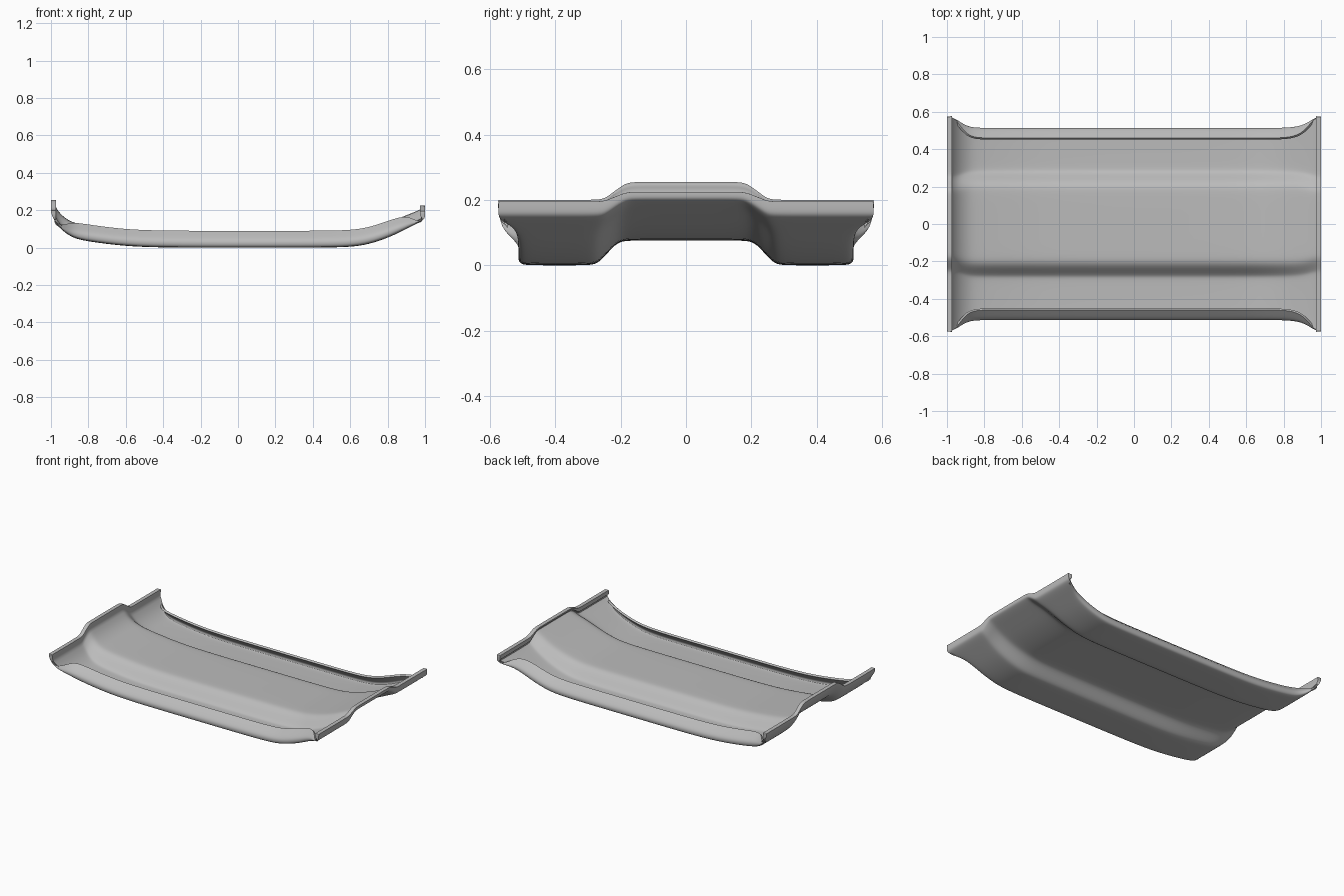
import bpy
import bmesh

if "Cube" in bpy.data.objects:
    bpy.data.objects.remove(bpy.data.objects["Cube"], do_unlink=True)

# Single flat grey
grey = bpy.data.materials.new("plain_grey")
grey.use_nodes = True
colour = (0.5, 0.5, 0.5, 1)
grey.diffuse_color = colour
grey.node_tree.nodes["Principled BSDF"].inputs["Base Color"].default_value = colour

# Stations along the length: x, floor height, ridge height, flare of the end wings
STATIONS = [
    (-1.0, 0.2, 0.055, 1), (-1.0, 0.185, 0.055, 1), (-0.985, 0.15, 0.056, 1),
    (-0.95, 0.1, 0.06, 0.85), (-0.9, 0.062, 0.065, 0.2), (-0.85, 0.042, 0.07, 0),
    (-0.75, 0.026, 0.074, 0), (-0.6, 0.008, 0.076, 0), (-0.42, 0, 0.076, 0),
    (0, 0, 0.076, 0), (0.4, 0, 0.076, 0), (0.6, 0.002, 0.076, 0),
    (0.7, 0.018, 0.074, 0), (0.8, 0.052, 0.068, 0), (0.87, 0.085, 0.062, 0.1),
    (0.92, 0.11, 0.057, 0.4), (0.96, 0.13, 0.053, 0.9), (0.99, 0.147, 0.05, 1),
    (1.0, 0.16, 0.046, 1), (1.0, 0.195, 0.03, 1),
]


def mix(a, b, t):
    return a + (b - a) * t


def half_section(ridge, flare):
    """Ridge, flat channel and turned-in lip, as (y, height) from centre outwards."""
    return [
        (0.1, ridge), (mix(0.18, 0.16, flare), ridge), (mix(0.215, 0.19, flare), ridge * 0.93),
        (mix(0.265, 0.245, flare), ridge * 0.07), (mix(0.295, 0.27, flare), 0),
        (0.38, 0), (mix(0.48, 0.52, flare), 0),
        (mix(0.508, 0.555, flare), mix(0.003, 0, flare)),
        (mix(0.515, 0.568, flare), mix(0.02, 0, flare)),
        (mix(0.513, 0.572, flare), mix(0.042, 0, flare)),
        (mix(0.485, 0.573, flare), mix(0.068, 0, flare)),
        (mix(0.46, 0.574, flare), mix(0.09, 0, flare)),
    ]


# Shell surface lofted through the stations
bm = bmesh.new()
rows = []
for x, floor, ridge, flare in STATIONS:
    half = half_section(ridge, flare)
    full = [(-y, h) for y, h in reversed(half)] + half
    rows.append([bm.verts.new((x, y, floor + h)) for y, h in full])
for a, b in zip(rows, rows[1:]):
    for i in range(len(a) - 1):
        bm.faces.new((a[i], b[i], b[i + 1], a[i + 1]))
mesh = bpy.data.meshes.new("curved_tray")
bm.to_mesh(mesh)
bm.free()
mesh.materials.append(grey)
tray = bpy.data.objects.new("curved_tray", mesh)
bpy.context.collection.objects.link(tray)

# Thicker rim at both ends
rim = tray.vertex_groups.new(name="rim")
for v in mesh.vertices:
    rim.add([v.index], 1.0 if abs(v.co.x) > 0.995 else 0.5, 'REPLACE')

# Smooth the surface, then thicken it upwards
smooth = tray.modifiers.new("smooth", 'SUBSURF')
smooth.levels = smooth.render_levels = 2
shell = tray.modifiers.new("shell", 'SOLIDIFY')
shell.thickness = 0.026
shell.offset = 1
shell.vertex_group = "rim"

bpy.ops.object.select_all(action='DESELECT')
tray.select_set(True)
bpy.context.view_layer.objects.active = tray
bpy.ops.object.convert(target='MESH')
bpy.ops.object.shade_smooth_by_angle(angle=0.6)
